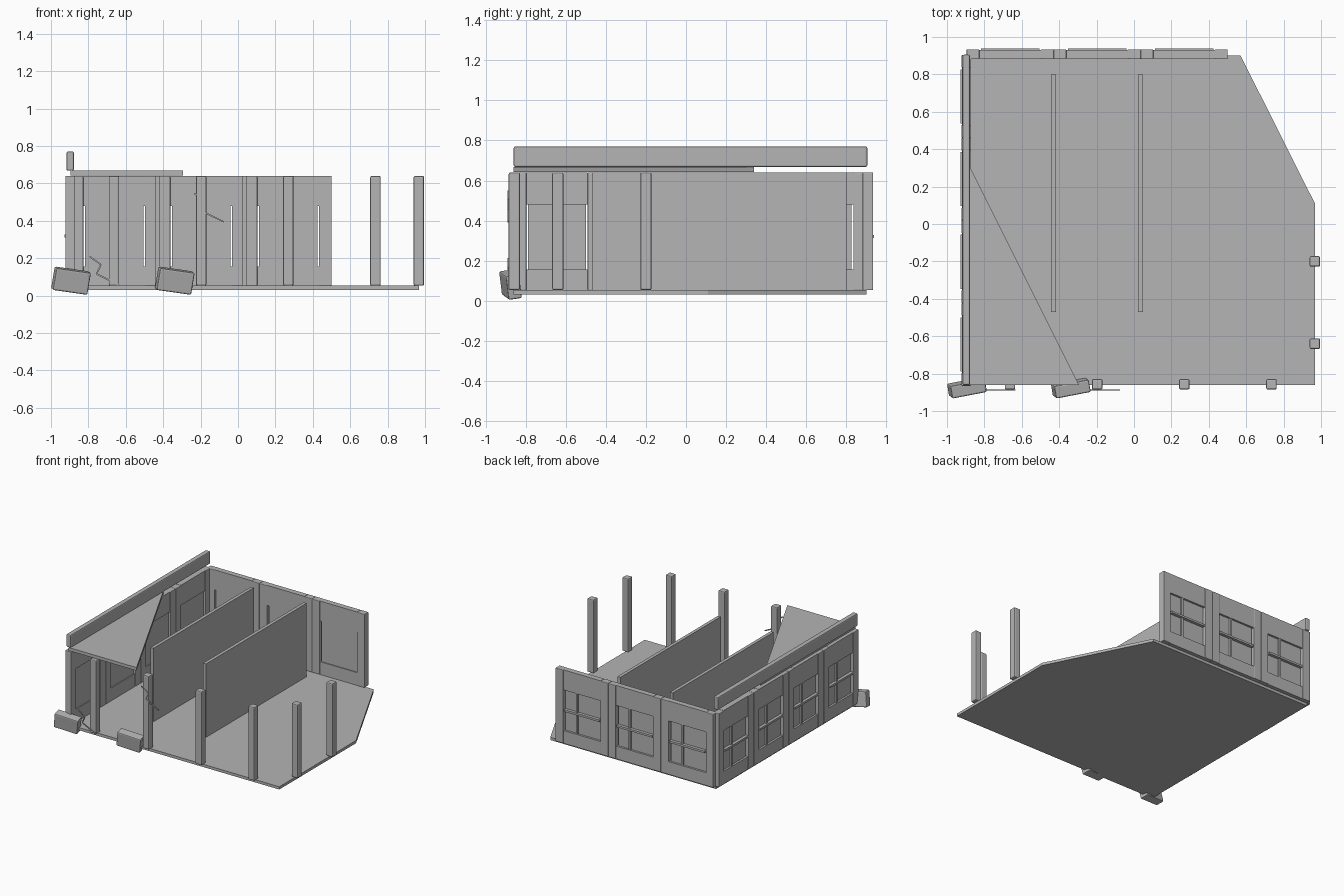
import bpy, bmesh, math
from mathutils import Matrix, Vector

cube = bpy.data.objects.get("Cube")
if cube:
    bpy.data.objects.remove(cube, do_unlink=True)

grey = bpy.data.materials.new("plain_grey")
grey.use_nodes = True
GREY = (0.46, 0.46, 0.46, 1)
grey.diffuse_color = GREY
grey.node_tree.nodes["Principled BSDF"].inputs["Base Color"].default_value = GREY

BASE, TOP = 0.053, 0.64          # floor surface and wall head
SILL, HEAD, RAIL = 0.155, 0.48, 0.32


def finish(name, bm, matrix=Matrix(), bevel=0.0):
    mesh = bpy.data.meshes.new(name)
    bmesh.ops.recalc_face_normals(bm, faces=bm.faces)
    bm.to_mesh(mesh)
    bm.free()
    mesh.materials.append(grey)
    obj = bpy.data.objects.new(name, mesh)
    obj.matrix_world = matrix
    bpy.context.collection.objects.link(obj)
    if bevel:
        mod = obj.modifiers.new("soft_edges", 'BEVEL')
        mod.width, mod.segments = bevel, 2
    return obj


def box(name, x, y, z, matrix=Matrix(), bevel=0.0):
    """Box from (low, high) ranges on each axis."""
    bm = bmesh.new()
    bmesh.ops.create_cube(bm, size=1)
    for v in bm.verts:
        v.co = Vector([r[0] if c < 0 else r[1] for c, r in zip(v.co, (x, y, z))])
    return finish(name, bm, matrix, bevel)


def slab(name, outline, low, high):
    """Flat plate extruded from a plan outline."""
    bm = bmesh.new()
    face = bm.faces.new([bm.verts.new((x, y, low)) for x, y in outline])
    up = bmesh.ops.extrude_face_region(bm, geom=[face])
    verts = [g for g in up["geom"] if isinstance(g, bmesh.types.BMVert)]
    bmesh.ops.translate(bm, verts=verts, vec=(0, 0, high - low))
    return finish(name, bm)


def window_wall(name, count, step, matrix):
    """Row of bays along local x, outside towards local +y."""
    pier, half = 0.068, 0.026
    for i in range(count):
        bay = f"{name}_bay_{i + 1}"
        a, b = i * step + pier, (i + 1) * step - pier
        # piers on both sides of the bay
        for side, x in (("start", (a - pier, a)), ("end", (b, b + pier))):
            box(f"{bay}_{side}_pier", x, (-half, half), (BASE, TOP), matrix, 0.004)
        # solid wall below and above the opening
        box(f"{bay}_apron", (a, b), (-0.022, 0.022), (BASE, SILL), matrix)
        box(f"{bay}_lintel", (a, b), (-0.022, 0.022), (HEAD, TOP), matrix)
        # recessed pane with narrow side gaps
        l, r = a + 0.008, b - 0.008
        box(f"{bay}_pane", (l, r), (-0.014, 0.006), (SILL, HEAD), matrix)
        # glazing bars on the outside
        m = a + (b - a) * 0.65
        box(f"{bay}_mullion", (m - 0.008, m + 0.008), (0.006, 0.02), (SILL, HEAD), matrix)
        box(f"{bay}_rail", (l, r), (0.006, 0.03), (RAIL - 0.008, RAIL + 0.008), matrix)


# Floor with a broken back corner
slab("floor", [(-0.895, -0.86), (0.967, -0.86), (0.967, 0.11), (0.57, 0.90), (-0.895, 0.90)],
     0.031, BASE)

# Standing walls with windows
window_wall("back_wall", 3, 0.465, Matrix.Translation((-0.895, 0.908, 0)))
window_wall("left_wall", 4, 0.442,
            Matrix.Translation((-0.897, -0.865, 0)) @ Matrix.Rotation(math.pi / 2, 4, 'Z'))

# Interior partitions
for i, x in enumerate((-0.431, 0.034)):
    box(f"partition_{i + 1}", (x - 0.013, x + 0.013), (-0.47, 0.80), (BASE, TOP))

# Free-standing posts along the open sides
spots = [(-0.663 + 0.466 * i, -0.857) for i in range(4)] + [(0.967, -0.64), (0.967, -0.2)]
for i, (x, y) in enumerate(spots):
    h = 0.028
    box(f"post_{i + 1}", (x - h, x + h), (y - h, y + h), (BASE, TOP), bevel=0.008)

# Remaining roof fragment and parapet
slab("roof_fragment", [(-0.895, -0.86), (-0.295, -0.86), (-0.895, 0.34)], 0.643, 0.668)
box("parapet", (-0.917, -0.877), (-0.86, 0.905), (0.668, 0.77), bevel=0.008)

# Fallen blocks
for i, x in enumerate((-0.893, -0.338)):
    tilt = (Matrix.Translation((x, -0.876, 0.08)) @ Matrix.Rotation(0.19, 4, 'Z')
            @ Matrix.Rotation(0.14, 4, 'Y') @ Matrix.Rotation(0.15, 4, 'X'))
    box(f"fallen_block_{i + 1}", (-0.095, 0.095), (-0.034, 0.034), (-0.06, 0.06), tilt, 0.008)

# Jagged cracks made of thin bars
STEPS = [(0, 0), (0.06, -0.043), (0.037, -0.093), (0.157, -0.152)]
for i, (x, z) in enumerate(((-0.793, 0.209), (-0.234, 0.547))):
    for j, (p, q) in enumerate(zip(STEPS, STEPS[1:])):
        p, q = Vector((x + p[0], -0.887, z + p[1])), Vector((x + q[0], -0.887, z + q[1]))
        d = q - p
        turn = Matrix.Translation(p) @ Matrix.Rotation(math.atan2(-d.z, d.x), 4, 'Y')
        box(f"crack_{i + 1}_part_{j + 1}", (0, d.length), (-0.003, 0.003), (-0.004, 0.004), turn)
